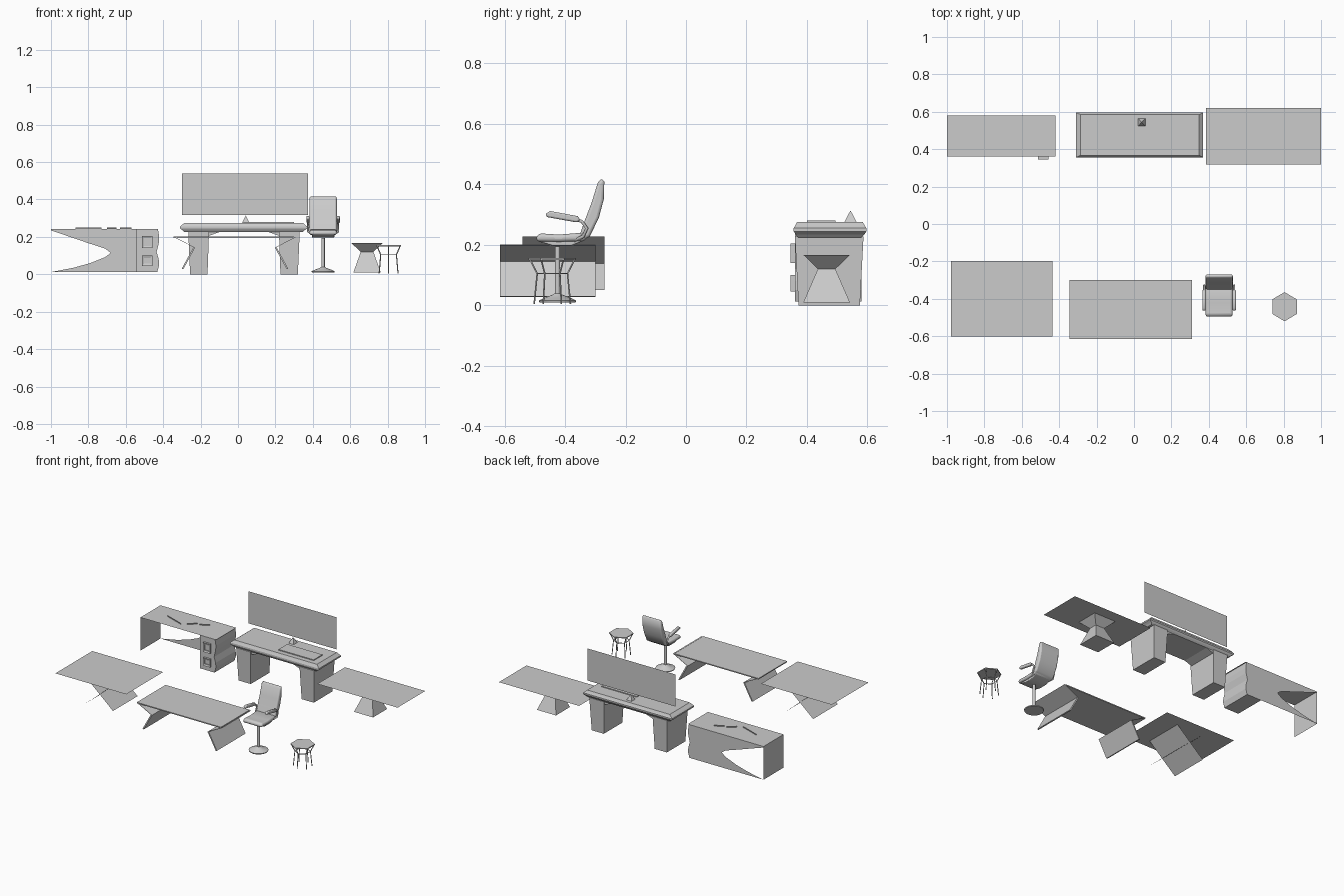
import bpy, bmesh, math
from mathutils import Vector

if "Cube" in bpy.data.objects:
    bpy.data.objects.remove(bpy.data.objects["Cube"])


def mesh(name, verts, faces, bevel=0.0, segs=3):
    me = bpy.data.meshes.new(name)
    me.from_pydata([tuple(v) for v in verts], [], faces)
    bm = bmesh.new()
    bm.from_mesh(me)
    bmesh.ops.recalc_face_normals(bm, faces=bm.faces)
    bm.to_mesh(me)
    bm.free()
    ob = bpy.data.objects.new(name, me)
    bpy.context.collection.objects.link(ob)
    if bevel:
        m = ob.modifiers.new("round", 'BEVEL')
        m.width, m.segments, m.limit_method = bevel, segs, 'ANGLE'
        m.angle_limit = math.radians(50)
        smooth(ob)
    return ob


def smooth(ob):
    bpy.ops.object.select_all(action='DESELECT')
    ob.select_set(True)
    bpy.context.view_layer.objects.active = ob
    bpy.ops.object.shade_smooth_by_angle(angle=math.radians(50))


def stack(name, rings, **kw):
    """Closed loft through rings of equal point count."""
    n = len(rings[0])
    verts = [p for r in rings for p in r]
    faces = [(i * n + j, i * n + (j + 1) % n, (i + 1) * n + (j + 1) % n, (i + 1) * n + j)
             for i in range(len(rings) - 1) for j in range(n)]
    faces += [tuple(reversed(range(n))), tuple(range(len(verts) - n, len(verts)))]
    return mesh(name, verts, faces, **kw)


def rect(x0, x1, y0, y1, z):
    return [(x0, y0, z), (x1, y0, z), (x1, y1, z), (x0, y1, z)]


def box(name, x0, x1, y0, y1, z0, z1, **kw):
    return stack(name, [rect(x0, x1, y0, y1, z0), rect(x0, x1, y0, y1, z1)], **kw)


def side_prism(name, yz, x0, x1, **kw):
    return stack(name, [[(x, y, z) for y, z in yz] for x in (x0, x1)], **kw)


def front_prism(name, xz, y0, y1, **kw):
    return stack(name, [[(x, y, z) for x, z in xz] for y in (y0, y1)], **kw)


def sheet(name, pts):
    return mesh(name, pts, [tuple(range(len(pts)))])


def strip(name, xz, y0, y1):
    """Thin folded sheet: xz path swept along y."""
    v = [(x, y, z) for x, z in xz for y in (y0, y1)]
    return mesh(name, v, [(2*i, 2*i+1, 2*i+3, 2*i+2) for i in range(len(xz) - 1)])


def lathe(name, prof, cx, cy, n):
    ob = stack(name, [[(cx + r * math.cos(2*math.pi*k/n), cy + r * math.sin(2*math.pi*k/n), z)
                       for k in range(n)] for r, z in prof])
    smooth(ob)
    return ob


def rod(name, pts, r, cyclic=False):
    cu = bpy.data.curves.new(name, 'CURVE')
    cu.dimensions, cu.bevel_depth, cu.bevel_resolution = '3D', r, 1
    cu.use_fill_caps = True
    sp = cu.splines.new('POLY')
    sp.points.add(len(pts) - 1)
    for p, c in zip(sp.points, pts):
        p.co = (*c, 1)
    sp.use_cyclic_u = cyclic
    ob = bpy.data.objects.new(name, cu)
    bpy.context.collection.objects.link(ob)
    return ob


# --- Drawer desk (back left) ---
sheet("drawer_desk_top", rect(-1, -.42, .36, .58, .242))
sheet("drawer_desk_end", [(-1, .36, .012), (-1, .58, .012), (-1, .58, .242), (-1, .36, .242)])
back = [(-.545, .012), (-.545, .242), (-1, .242), (-1, .235), (-.81, .17), (-.71, .137),
        (-.68, .115), (-.71, .092), (-.79, .06), (-.88, .035), (-1, .012)]
sheet("drawer_desk_back", [(x, .58, z) for x, z in back])
front_prism("drawer_block", [(-.545, .012), (-.432, .012), (-.421, .05), (-.424, .08), (-.435, .12),
                             (-.424, .165), (-.421, .2), (-.428, .242), (-.545, .242)], .36, .58)
for z0, z1 in ((.045, .10), (.14, .205)):
    o, i = (-.512, -.458, z0, z1), (-.502, -.468, z0 + .012, z1 - .012)
    loops = [[(a, y, c), (b, y, c), (b, y, d), (a, y, d)]
             for (a, b, c, d), y in ((o, .36), (o, .346), (i, .35), (i, .357))]
    stack("drawer_handle", loops)
for a, b in (((-.87, .47), (-.73, .42)), ((-.70, .44), (-.65, .485)), ((-.63, .48), (-.57, .51))):
    sheet("desktop_fin", [(*a, .242), (*b, .242), (*b, .249), (*a, .249)])

# --- Pedestal desk with display (back centre) ---
stack("main_desk_top", [rect(-.285, .345, .37, .58, .225), rect(-.295, .355, .362, .59, .235),
                        rect(-.31, .37, .356, .597, .245), rect(-.31, .37, .356, .597, .255),
                        rect(-.302, .362, .36, .592, .262), rect(-.285, .348, .367, .585, .275)])
for s in (-1, 1):
    c = .032
    X = lambda v: c + s * v
    stack("main_desk_leg", [rect(X(.195), X(.288), .372, .575, 0),
                            rect(X(.187), X(.298), .36, .587, .228)])
    front_prism("main_desk_bracket", [(X(.12), .23), (X(.19), .23), (X(.19), .205)], .37, .58)
box("desk_pad", .03, .30, .40, .495, .275, .281)
mesh("display_stand", rect(.02, .062, .522, .566, .272) + [(.041, .544, .314)],
     [(0, 1, 2, 3), (0, 1, 4), (1, 2, 4), (2, 3, 4), (3, 0, 4)])
sheet("display", [(-.30, .544, .318), (.373, .544, .318), (.373, .544, .54), (-.30, .544, .54)])

# --- Hourglass table (back right) ---
sheet("hourglass_table_top", rect(.385, 1, .318, .62, .168))


def square(hx, hy, z):
    return rect(.69 - hx, .69 + hx, .465 - hy, .465 + hy, z)


stack("hourglass_pedestal", [square(.073, .077, .01), square(.034, .029, .12), square(.084, .077, .167)])

# --- Cross-leg table (front left) ---
sheet("cross_table_top", rect(-.978, -.435, -.602, -.198, .228))
for xa, xb in ((-.785, -.58), (-.58, -.785)):
    strip("cross_leg", [(xa, .227), (xb, .05)], -.54, -.27)

# --- Folded-leg table (front centre) ---
box("folded_table_top", -.345, .30, -.615, -.30, .195, .202)
for s in (-1, 1):
    c = -.016
    t = .009
    path = [(.327, .199), (.222, .145), (.285, .03)]
    prof = path + [(x - t, z - .002) for x, z in reversed(path)]
    front_prism("folded_leg", [(c + s * x, z) for x, z in prof], -.615, -.30)

# --- Swivel chair ---
CX, CY = .455, -.425
lathe("chair_base", [(.06, .01), (.062, .016), (.045, .024), (.014, .036), (.011, .04)], CX, CY, 24)
lathe("chair_column", [(.009, .03), (.009, .195)], CX, CY, 16)
side_prism("chair_seat_shell", [(-.49, .212), (-.44, .197), (-.38, .197), (-.335, .215), (-.335, .225),
                                (-.49, .222)], CX - .06, CX + .06, bevel=.004)
side_prism("chair_seat", [(-.498, .222), (-.49, .212), (-.42, .21), (-.335, .213), (-.325, .23),
                          (-.345, .24), (-.42, .234), (-.485, .238)], CX - .072, CX + .072, bevel=.01)
side_prism("chair_back", [(-.352, .232), (-.34, .215), (-.318, .228), (-.288, .29), (-.272, .35),
                          (-.27, .41), (-.28, .42), (-.292, .405), (-.312, .34), (-.335, .28)],
           CX - .073, CX + .073, bevel=.01)
for s in (-1, 1):
    x0, x1 = sorted((CX + s * .072, CX + s * .09))
    side_prism("chair_armrest", [(-.465, .302), (-.46, .292), (-.36, .274), (-.35, .283),
                                 (-.358, .295), (-.45, .312)], x0, x1, bevel=.006)
    xa = CX + s * .08
    rod("chair_arm_support", [(xa, -.375, .285), (xa, -.345, .278), (xa, -.328, .255),
                              (xa, -.34, .228), (CX + s * .06, -.37, .215)], .006)

# --- Hexagonal stool ---
SX, SY = .805, -.442


def hexa(r, z, off=0):
    return [(SX + r * .97 * math.cos(math.radians(90 + 60*k + off)),
             SY + r * math.sin(math.radians(90 + 60*k + off)), z) for k in range(6)]


stack("stool_seat", [hexa(.078, .15), hexa(.078, .156)])
for top, mid, foot in zip(hexa(.074, .152), hexa(.05, .105), hexa(.06, .005)):
    rod("stool_leg", [top, mid, foot], .003)
rod("stool_ring", hexa(.05, .105), .0025, cyclic=True)
